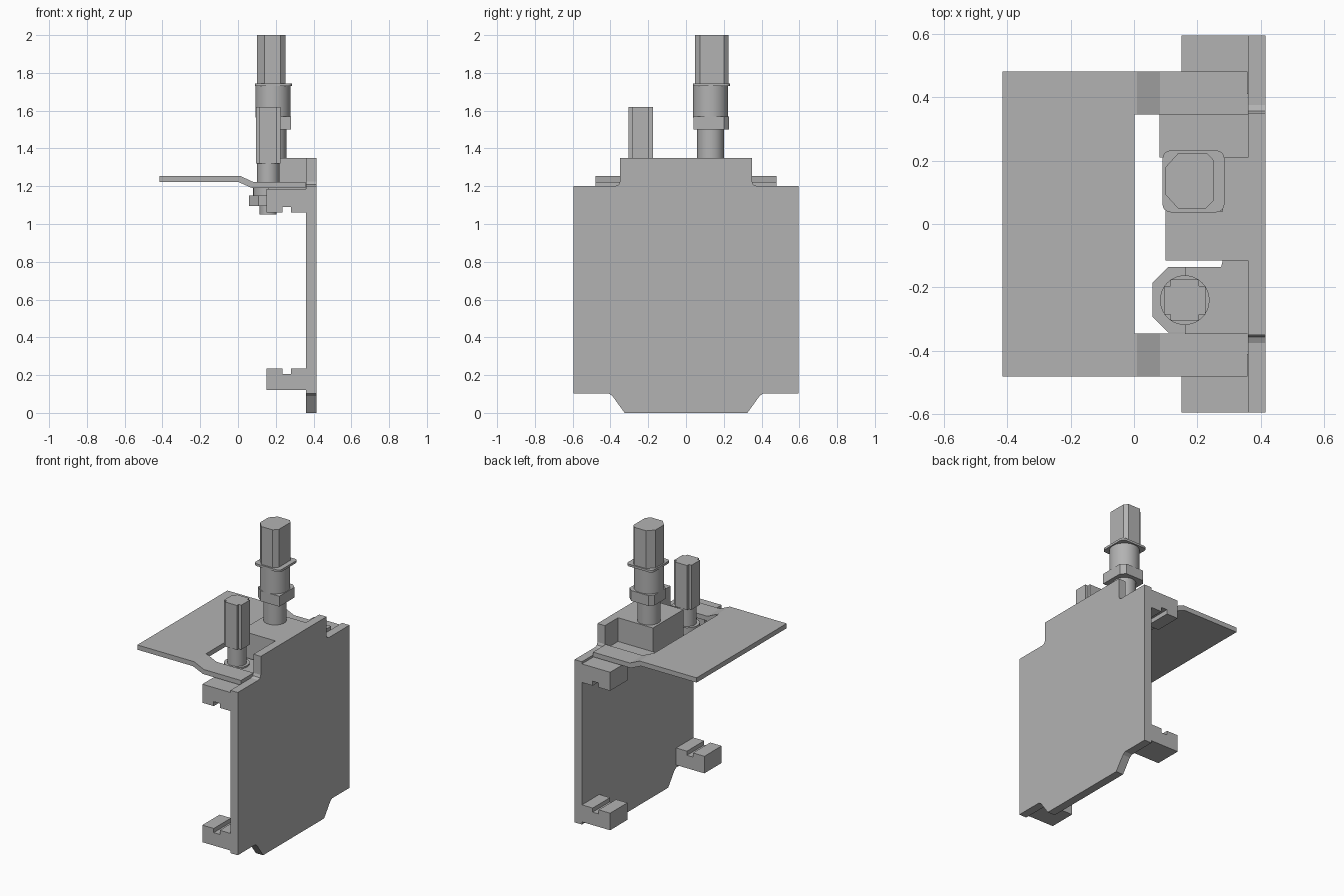
import bpy, math
from mathutils import Vector

cube = bpy.data.objects.get("Cube")
if cube:
    bpy.data.objects.remove(cube, do_unlink=True)

grey = bpy.data.materials.new("plain grey")
grey.use_nodes = True
colour = (0.45, 0.45, 0.45, 1)
grey.diffuse_color = colour
grey.node_tree.nodes["Principled BSDF"].inputs["Base Color"].default_value = colour


def extrude(name, points, axis, low, high, smooth=False):
    """Solid with a flat outline, pushed along x, y or z."""
    place = {"x": lambda p, d: (d, p[0], p[1]),
             "y": lambda p, d: (p[0], d, p[1]),
             "z": lambda p, d: (p[0], p[1], d)}[axis]
    n = len(points)
    verts = [place(p, d) for d in (low, high) for p in points]
    faces = [range(n), range(n, 2 * n)]
    faces += [(i, (i + 1) % n, n + (i + 1) % n, n + i) for i in range(n)]
    mesh = bpy.data.meshes.new(name)
    mesh.from_pydata(verts, [], [tuple(f) for f in faces])
    obj = bpy.data.objects.new(name, mesh)
    bpy.context.collection.objects.link(obj)
    mesh.materials.append(grey)
    bpy.ops.object.select_all(action="DESELECT")
    obj.select_set(True)
    bpy.context.view_layer.objects.active = obj
    bpy.ops.object.mode_set(mode="EDIT")
    bpy.ops.mesh.select_all(action="SELECT")
    bpy.ops.mesh.normals_make_consistent(inside=False)
    bpy.ops.object.mode_set(mode="OBJECT")
    if smooth:
        bpy.ops.object.shade_smooth_by_angle(angle=math.radians(35))
    return obj


def rect(x0, x1, y0, y1, cut=0):
    if not cut:
        return [(x0, y0), (x1, y0), (x1, y1), (x0, y1)]
    return [(x0 + cut, y0), (x1 - cut, y0), (x1, y0 + cut), (x1, y1 - cut),
            (x1 - cut, y1), (x0 + cut, y1), (x0, y1 - cut), (x0, y0 + cut)]


def rounded(x0, x1, y0, y1, r):
    pts = []
    corners = [(x1 - r, y1 - r), (x0 + r, y1 - r), (x0 + r, y0 + r), (x1 - r, y0 + r)]
    for q, (cx, cy) in enumerate(corners):
        for k in range(5):
            a = math.pi / 2 * (q + k / 4)
            pts.append((cx + r * math.cos(a), cy + r * math.sin(a)))
    return pts


def circle(centre, r, n=40):
    return [(centre[0] + r * math.cos(math.tau * i / n),
             centre[1] + r * math.sin(math.tau * i / n)) for i in range(n)]


# Main upright plate with a raised top and a tapered foot
half = [(0.325, 0), (0.39, 0.09), (0.41, 0.103), (0.595, 0.103), (0.595, 1.2),
        (0.375, 1.2), (0.357, 1.208), (0.35, 1.225), (0.35, 1.35)]
outline = half + [(-y, z) for y, z in reversed(half)]
extrude("upright_plate", outline, "x", 0.36, 0.415)

# Grooved corner brackets
lower = [(0.15, 0.12), (0.365, 0.12), (0.365, 0.235), (0.28, 0.235),
         (0.28, 0.207), (0.235, 0.207), (0.235, 0.235), (0.15, 0.235)]
upper = [(0.15, 1.185), (0.365, 1.185), (0.365, 1.06), (0.28, 1.06),
         (0.28, 1.09), (0.235, 1.09), (0.235, 1.06), (0.15, 1.06)]
for level, shape in (("lower", lower), ("upper", upper)):
    extrude(level + "_left_bracket", shape, "y", 0.41, 0.594)
    extrude(level + "_right_bracket", shape, "y", -0.594, -0.41)

# Bent flap: wide panel and two stepped arms
extrude("flap_panel", rect(-0.415, 0.002, -0.48, 0.48), "z", 1.223, 1.255)
arm = [(0, 1.255), (0.01, 1.255), (0.082, 1.222), (0.358, 1.222),
       (0.358, 1.19), (0.075, 1.19), (0, 1.223)]
extrude("left_flap_arm", arm, "y", 0.345, 0.48)
extrude("right_flap_arm", arm, "y", -0.48, -0.345)

# Housing block and the ledges beside it
extrude("housing_block", rect(0.1, 0.362, -0.115, 0.21), "z", 1.15, 1.35)
extrude("left_ledge", rect(0.08, 0.362, 0.21, 0.347), "z", 1.15, 1.19)
ledge = [(0.16, -0.345), (0.362, -0.345), (0.362, -0.113), (0.28, -0.113),
         (0.275, -0.135), (0.16, -0.135)]
extrude("right_ledge", ledge, "z", 1.15, 1.19)

# Tall spindle
c = (0.185, 0.13)
extrude("tall_spindle_neck", circle(c, 0.071), "z", 1.34, 1.5, True)
nut = [(0.14, 0.04), (0.28, 0.04), (0.28, 0.2), (0.25, 0.228), (0.12, 0.228),
       (0.095, 0.2), (0.095, 0.08)]
extrude("tall_spindle_nut", nut, "z", 1.5, 1.57)
extrude("tall_spindle_collar", circle(c, 0.093), "z", 1.565, 1.74, True)
extrude("tall_spindle_flange", rounded(0.09, 0.285, 0.037, 0.232, 0.025), "z", 1.73, 1.745, True)
head = [(0.14, 0.048), (0.225, 0.048), (0.252, 0.075), (0.252, 0.2), (0.23, 0.224),
        (0.14, 0.224), (0.1, 0.18), (0.1, 0.092)]
extrude("tall_spindle_head", head, "z", 1.745, 2.0)

# Short spindle with a notched square head
c = Vector((0.16, -0.24))
extrude("short_spindle_stub", circle(c, 0.045), "z", 1.05, 1.1, True)
extrude("short_spindle_nut", rect(0.058, 0.262, -0.342, -0.136, 0.05), "z", 1.095, 1.15)
extrude("short_spindle_base", circle(c, 0.078), "z", 1.14, 1.2, True)
extrude("short_spindle_neck", circle(c, 0.059), "z", 1.19, 1.33, True)
o, i = 0.065, 0.045
cross = []
for q in range(4):
    for p in ((o, -i), (o, i), (i, i)):
        x, y = p
        for _ in range(q):
            x, y = -y, x
        cross.append((c.x + x, c.y + y))
extrude("short_spindle_head", cross, "z", 1.32, 1.62)
